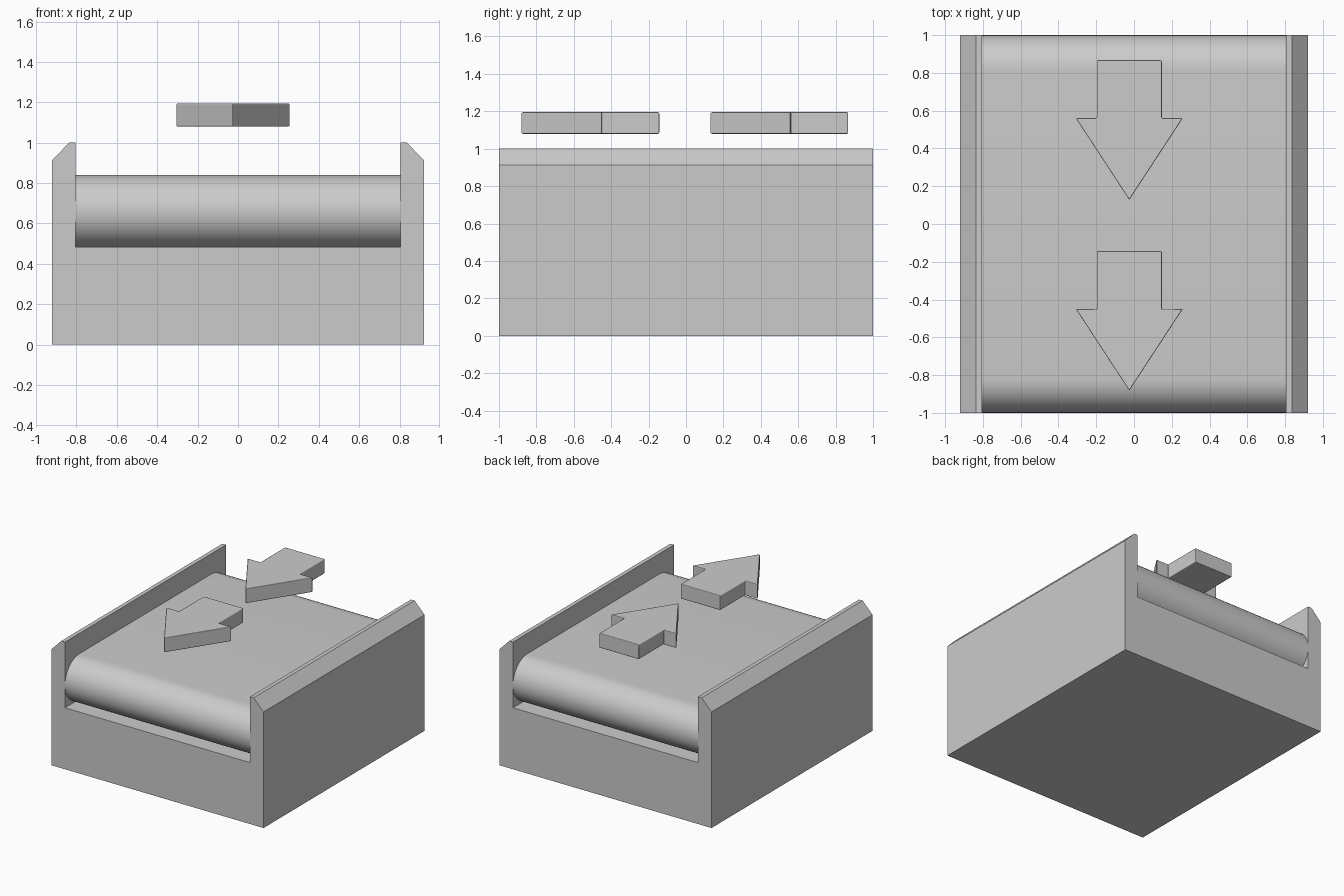
import bpy, bmesh, math
from mathutils import Vector

if "Cube" in bpy.data.objects:
    bpy.data.objects.remove(bpy.data.objects["Cube"])


def extrude_profile(name, points, offset):
    """Make a solid by sweeping a closed outline of 3D points along offset."""
    bm = bmesh.new()
    face = bm.faces.new([bm.verts.new(p) for p in points])
    res = bmesh.ops.extrude_face_region(bm, geom=[face])
    moved = [v for v in res["geom"] if isinstance(v, bmesh.types.BMVert)]
    bmesh.ops.translate(bm, verts=moved, vec=Vector(offset))
    bmesh.ops.recalc_face_normals(bm, faces=bm.faces)
    mesh = bpy.data.meshes.new(name)
    bm.to_mesh(mesh)
    bm.free()
    obj = bpy.data.objects.new(name, mesh)
    bpy.context.collection.objects.link(obj)
    return obj


def smooth(obj, angle=30):
    bpy.ops.object.select_all(action='DESELECT')
    obj.select_set(True)
    bpy.context.view_layer.objects.active = obj
    bpy.ops.object.shade_smooth_by_angle(angle=math.radians(angle))


# Trough-shaped base with chamfered side walls
FLOOR, INNER = 0.483, 0.804
half = [(0.922, 0), (0.922, 0.912), (0.836, 1.0), (INNER, 1.0), (INNER, FLOOR)]
outline = half + [(-x, z) for x, z in reversed(half)]
extrude_profile("base", [(x, -1, z) for x, z in outline], (0, 2, 0))

# Conveyor belt with half-round ends
R, STEPS = 0.18, 24
belt_pts = []
for side in (1, -1):
    for i in range(STEPS + 1):
        a = math.pi * i / STEPS - side * math.pi / 2
        belt_pts.append((-INNER, side * (1 - R) + R * math.cos(a),
                         0.66 + R * math.sin(a)))
smooth(extrude_profile("belt", belt_pts, (2 * INNER, 0, 0)))

# Floating direction arrows
CX, STEM, HEAD = -0.025, 0.172, 0.283
right = [(STEM, 0.867), (STEM, 0.56), (HEAD, 0.56)]
arrow = right + [(0, 0.128)] + [(-x, y) for x, y in reversed(right)]
for name, shift in (("rear_arrow", 0), ("front_arrow", -1.01)):
    obj = extrude_profile(name, [(CX + x, y + shift, 1.08) for x, y in arrow],
                          (0, 0, 0.115))
    bevel = obj.modifiers.new("edge_bevel", 'BEVEL')
    bevel.width = 0.006
    bevel.segments = 2
    bevel.harden_normals = True
    smooth(obj)
